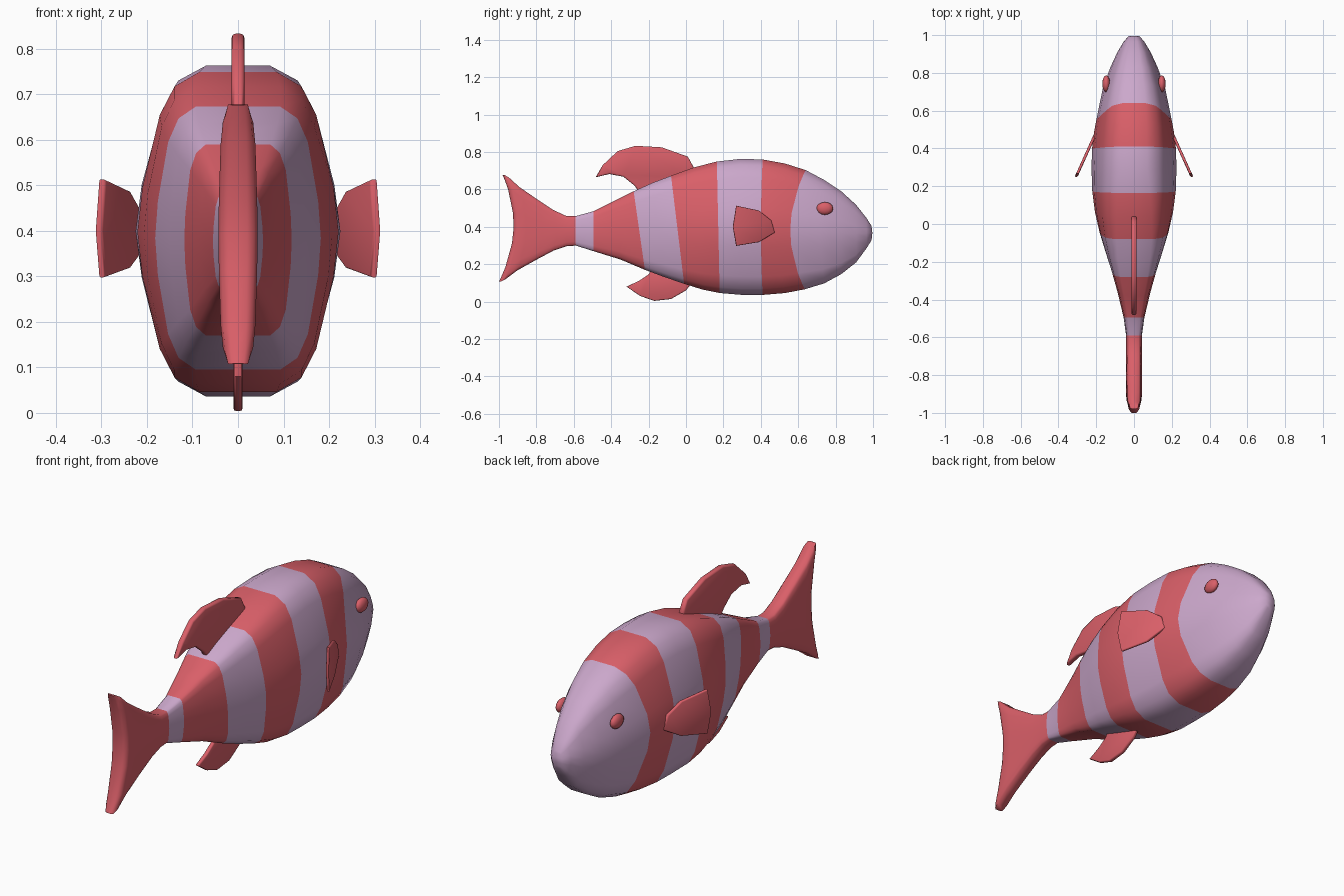
import bpy, bmesh, math
from mathutils import Vector

if "Cube" in bpy.data.objects:
    bpy.data.objects.remove(bpy.data.objects["Cube"])


def material(name, color):
    m = bpy.data.materials.new(name)
    m.diffuse_color = (*color, 1)
    m.use_nodes = True
    m.node_tree.nodes["Principled BSDF"].inputs["Base Color"].default_value = m.diffuse_color
    return m


RED = material("red", (0.70, 0.115, 0.14))
LILAC = material("lilac", (0.60, 0.39, 0.60))


def finish(name, bm, mats, angle):
    bmesh.ops.recalc_face_normals(bm, faces=bm.faces)
    me = bpy.data.meshes.new(name)
    bm.to_mesh(me)
    bm.free()
    for m in mats:
        me.materials.append(m)
    ob = bpy.data.objects.new(name, me)
    bpy.context.collection.objects.link(ob)
    bpy.ops.object.select_all(action='DESELECT')
    ob.select_set(True)
    bpy.context.view_layer.objects.active = ob
    bpy.ops.object.shade_smooth_by_angle(angle=math.radians(angle))
    return ob


# Cross-section: height fraction, width fraction at the belly, width fraction at the rear
HALF = [(1, .31, .60), (.91, .58, .78), (.73, .74, .89), (.28, .94, .98), (0, 1, 1)]
SIDE = HALF + [(-s, a, b) for s, a, b in HALF[-2::-1]]


def ring(bm, yt, zt, yb, zb, w, bulge):
    k = min(max((0.3 - (yt + yb) / 2) / 0.5, 0), 1)
    pts = []
    for s, a, b in SIDE:
        u = (s + 1) / 2
        y = yb + (yt - yb) * u + bulge * (1 - s * s)
        pts.append((w * (a + (b - a) * k), y, zb + (zt - zb) * u))
    pts += [(-x, y, z) for x, y, z in reversed(pts)]
    return [bm.verts.new(p) for p in pts]


def loft(name, rows):
    bm = bmesh.new()
    rings = [ring(bm, *r[:6]) for r in rows]
    n = len(rings[0])
    for r0, r1, row in zip(rings, rings[1:], rows):
        for i in range(n):
            j = (i + 1) % n
            bm.faces.new((r0[i], r0[j], r1[j], r1[i])).material_index = row[6]
    # close both ends with strips of quads from side to side
    for r, m in ((rings[0], rows[0][6]), (rings[-1], rows[-1][6])):
        for i in range(n // 2 - 1):
            bm.faces.new((r[i], r[i + 1], r[n - 2 - i], r[n - 1 - i])).material_index = m
    return finish(name, bm, (RED, LILAC), 60)


# Body: top y, top z, bottom y, bottom z, half width, mid bulge, colour to next ring
loft("body", [
    (-.59, .457, -.59, .300, .042, 0, 1),
    (-.495, .483, -.495, .270, .055, 0, 0),
    (-.38, .540, -.35, .225, .086, 0, 0),
    (-.28, .590, -.22, .170, .118, 0, 1),
    (-.18, .635, -.12, .133, .150, 0, 1),
    (-.08, .673, -.01, .095, .182, 0, 0),
    (.04, .717, .09, .064, .207, 0, 0),
    (.165, .749, .18, .046, .221, 0, 1),
    (.29, .763, .30, .036, .225, 0, 1),
    (.41, .760, .41, .036, .222, -.01, 0),
    (.53, .738, .53, .046, .211, -.04, 0),
    (.64, .703, .635, .066, .198, -.08, 1),
    (.74, .650, .74, .098, .165, -.02, 1),
    (.83, .590, .83, .147, .125, 0, 1),
    (.91, .517, .91, .210, .088, 0, 1),
    (.965, .447, .965, .285, .055, 0, 1),
    (.99, .408, .99, .325, .028, .006, 1)])

# Tail: same loft, ending in a hollow trailing edge
loft("tail", [
    (-.585, .457, -.585, .300, .042, 0, 0),
    (-.64, .458, -.64, .296, .042, 0, 0),
    (-.71, .490, -.71, .272, .042, .02, 0),
    (-.80, .550, -.80, .224, .043, .03, 0),
    (-.89, .612, -.90, .168, .043, .04, 0),
    (-.945, .662, -.965, .120, .043, .055, 0),
    (-.972, .678, -.990, .107, .036, .065, 0),
    (-.980, .676, -1.0, .108, .020, .068, 0)])


def fin(name, outline, thick, place):
    """Flat slab from a (y, z) outline, with rounded rim."""
    bm = bmesh.new()
    face = bm.faces.new([bm.verts.new((-thick, y, z)) for y, z in outline])
    out = bmesh.ops.extrude_face_region(bm, geom=[face])
    for v in out["geom"]:
        if isinstance(v, bmesh.types.BMVert):
            v.co.x = thick
    rim = [e for e in bm.edges if abs(e.verts[0].co.x - e.verts[1].co.x) < 1e-6]
    bmesh.ops.bevel(bm, geom=rim, offset=thick * .6, segments=2, affect='EDGES', profile=.5)
    for v in bm.verts:
        v.co = place(v.co)
    return finish(name, bm, (RED,), 50)


# Back and belly fins
fin("dorsal_fin", [(-.483, .665), (-.445, .73), (-.365, .805), (-.27, .833), (-.13, .825),
                   (.01, .775), (.04, .72), (.03, .66), (-.24, .57), (-.275, .62),
                   (-.335, .668), (-.41, .682)], .014, lambda c: c)
fin("belly_fin", [(-.318, .08), (-.245, .03), (-.17, .004), (-.08, .014), (.00, .06),
                  (.04, .11), (-.17, .20), (-.20, .145), (-.25, .112)], .010, lambda c: c)

# Side fins flare outwards towards the rear; eyes sit on the head
for side, label in ((1, "right"), (-1, "left")):
    fin("side_fin_" + label,
        [(.268, .513), (.39, .487), (.455, .435), (.475, .37), (.39, .318), (.268, .298), (.25, .40)],
        .008, lambda c, s=side: Vector((s * (c.x + .212 + (.46 - c.y) * .45), c.y, c.z)))
    bm = bmesh.new()
    bmesh.ops.create_uvsphere(bm, u_segments=12, v_segments=8, radius=1)
    for v in bm.verts:
        v.co = (side * (.147 + .021 * v.co.x), .742 + .045 * v.co.y, .498 + .034 * v.co.z)
    finish("eye_" + label, bm, (RED,), 60)
